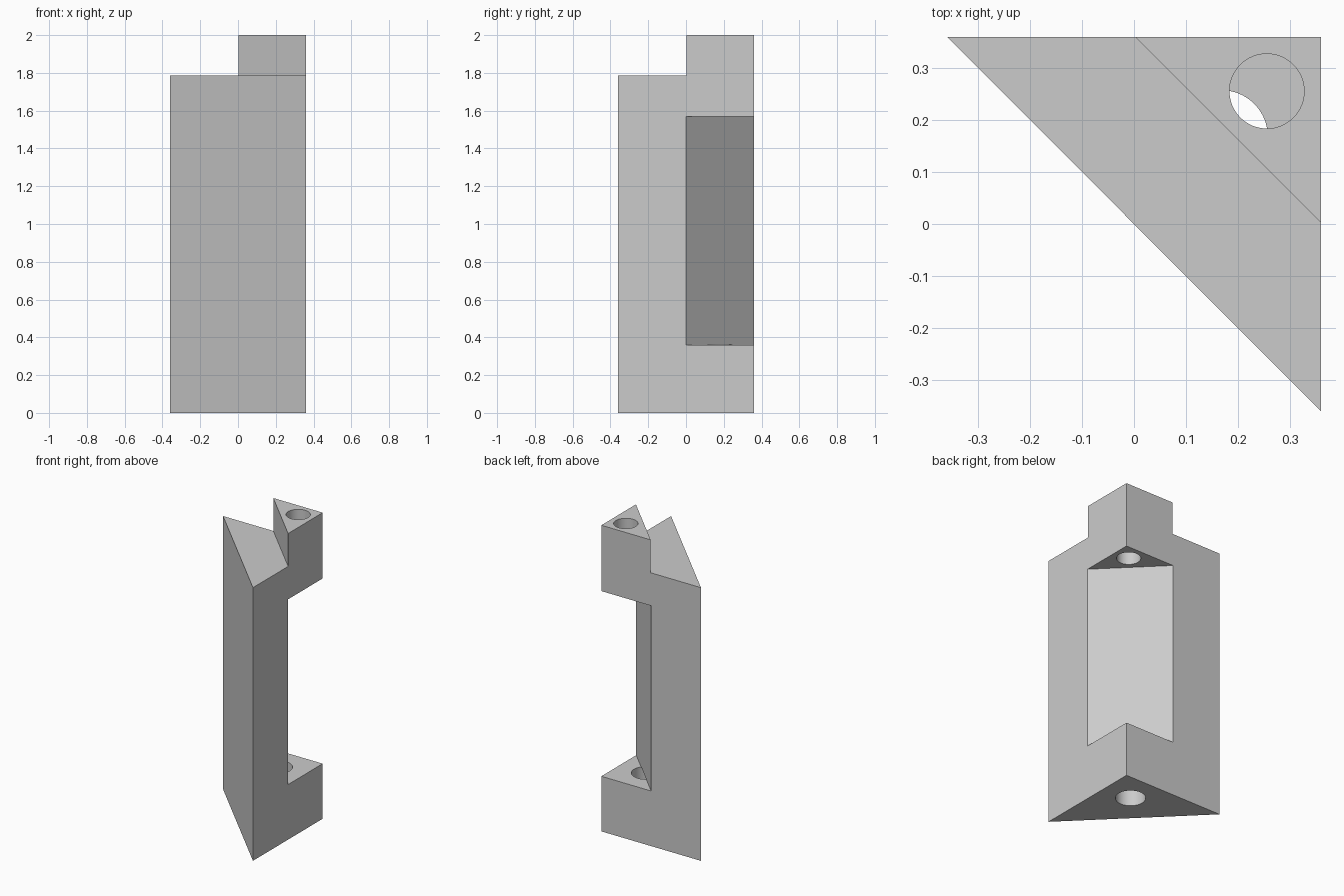
import bpy
import bmesh
import math

cube = bpy.data.objects.get("Cube")
if cube:
    bpy.data.objects.remove(cube, do_unlink=True)

HALF = 0.36          # half width of the triangular footprint
HEIGHT = 2.0
SHOULDER = 1.785     # height of the sloping-sided front shoulder
NOTCH = (0.36, 1.57)  # bottom and top of the recess in the right-angled corner

grey = bpy.data.materials.new("plain grey")
grey.use_nodes = True
colour = (0.6, 0.6, 0.6, 1)
grey.diffuse_color = colour
grey.node_tree.nodes["Principled BSDF"].inputs["Base Color"].default_value = colour


def prism(name, outline, z0, z1):
    """Extrude a flat outline from z0 to z1."""
    bm = bmesh.new()
    face = bm.faces.new([bm.verts.new((x, y, z0)) for x, y in outline])
    top = bmesh.ops.extrude_face_region(bm, geom=[face])["geom"]
    verts = [g for g in top if isinstance(g, bmesh.types.BMVert)]
    bmesh.ops.translate(bm, verts=verts, vec=(0, 0, z1 - z0))
    bmesh.ops.recalc_face_normals(bm, faces=bm.faces)
    mesh = bpy.data.meshes.new(name)
    bm.to_mesh(mesh)
    bm.free()
    mesh.materials.append(grey)
    obj = bpy.data.objects.new(name, mesh)
    bpy.context.collection.objects.link(obj)
    return obj


def circle(centre, radius, sides=64):
    angles = [math.tau * i / sides for i in range(sides)]
    return [(centre + radius * math.cos(a), centre + radius * math.sin(a)) for a in angles]


def cut(body, cutter):
    """Subtract the cutter, apply the result and remove the cutter."""
    cutter.hide_render = True
    bpy.context.view_layer.objects.active = body
    mod = body.modifiers.new("cut", "BOOLEAN")
    mod.operation = "DIFFERENCE"
    mod.solver = "EXACT"
    mod.object = cutter
    bpy.ops.object.modifier_apply(modifier=mod.name)
    bpy.data.objects.remove(cutter, do_unlink=True)


# Right-angled triangular post
post = prism("corner_bracket", [(-HALF, HALF), (HALF, -HALF), (HALF, HALF)], 0, HEIGHT)

# Lower pin hole, stopping level with the recess floor
cut(post, prism("lower_hole_cutter", circle(0.168, 0.09), -0.1, NOTCH[0] + 0.002))

# Recess between the two corner lugs
FAR = 1.0
cut(post, prism("recess_cutter", [(HALF - FAR, FAR), (FAR, HALF - FAR), (FAR, FAR)], *NOTCH))

# Shoulder cut away in front of the top lug
edge = 0.363
cut(post, prism("shoulder_cutter", [(edge - FAR, FAR), (-FAR, -FAR), (FAR, edge - FAR)],
                SHOULDER, HEIGHT + 0.1))

# Upper pin hole through the top lug
cut(post, prism("upper_hole_cutter", circle(0.256, 0.072), NOTCH[1] - 0.1, HEIGHT + 0.1))

# Smooth hole walls, sharp edges elsewhere
bpy.ops.object.select_all(action="DESELECT")
post.select_set(True)
bpy.context.view_layer.objects.active = post
bpy.ops.object.shade_smooth_by_angle(angle=math.radians(30))
